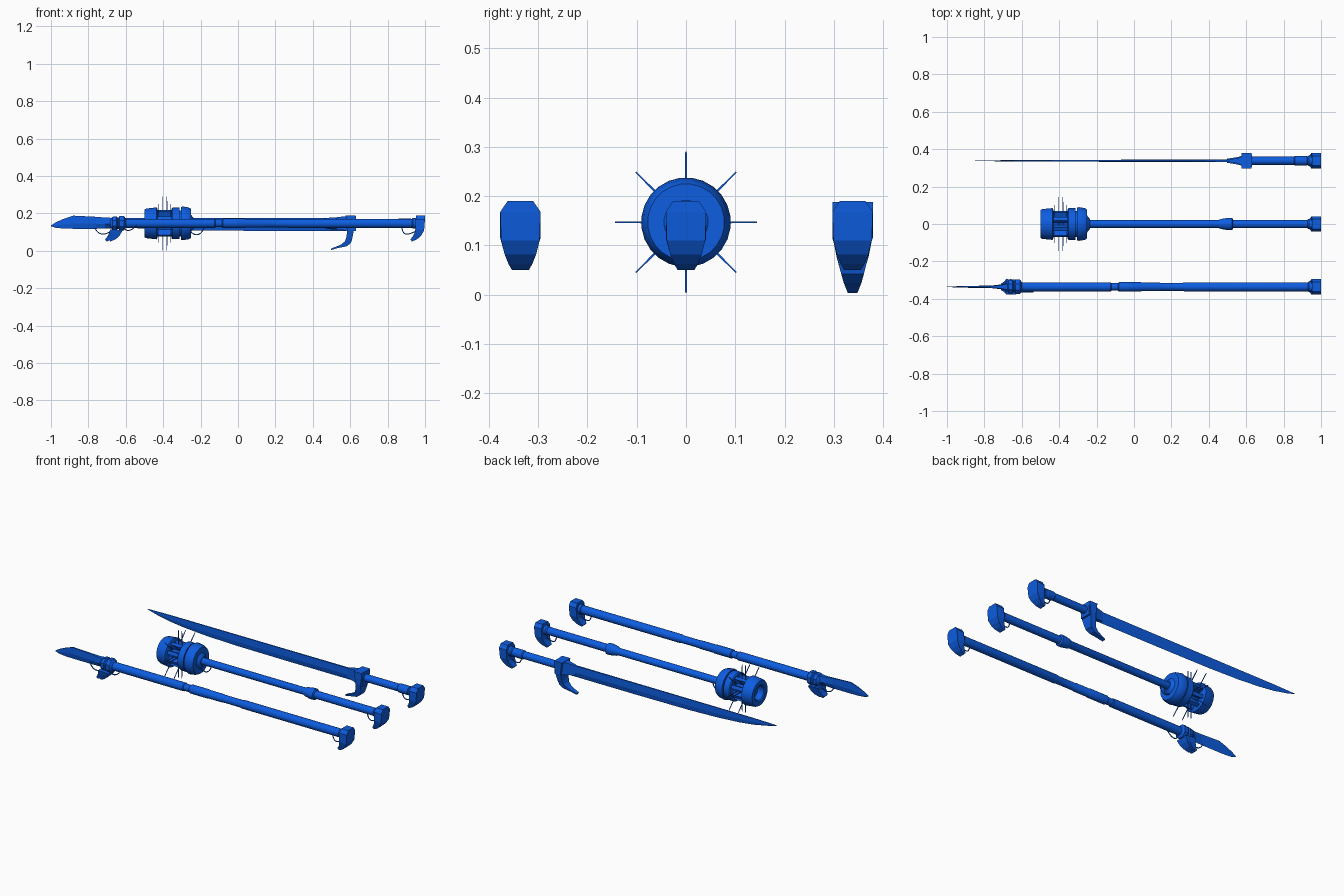
import bpy, bmesh, math
from mathutils import Vector

AXIS = 0.147
SPEAR, MACE, SWORD = -0.336, 0.0, 0.338

blue = bpy.data.materials.new("strong blue")
blue.diffuse_color = (0.004, 0.11, 0.75, 1)


def loft(name, rings, smooth=True):
    """Skin a row of equal-length point rings and close both ends."""
    bm = bmesh.new()
    vs = [[bm.verts.new(p) for p in r] for r in rings]
    n = len(rings[0])
    for a, b in zip(vs, vs[1:]):
        for i in range(n):
            j = (i + 1) % n
            bm.faces.new((a[i], a[j], b[j], b[i]))
    bm.faces.new(vs[0])
    bm.faces.new(vs[-1])
    bmesh.ops.recalc_face_normals(bm, faces=bm.faces)
    me = bpy.data.meshes.new(name)
    bm.to_mesh(me)
    bm.free()
    ob = bpy.data.objects.new(name, me)
    bpy.context.collection.objects.link(ob)
    me.materials.append(blue)
    if smooth:
        bpy.ops.object.select_all(action='DESELECT')
        ob.select_set(True)
        bpy.context.view_layer.objects.active = ob
        bpy.ops.object.shade_smooth_by_angle(angle=math.radians(32))
    return ob


def lathe(name, y, profile, n=16):
    """Turn an (x, radius) profile round the weapon axis."""
    off = math.pi / n
    return loft(name, [[(x, y + r * math.cos(off + 2 * math.pi * i / n),
                         AXIS + r * math.sin(off + 2 * math.pi * i / n))
                        for i in range(n)] for x, r in profile])


def blade(name, y, stations):
    """Single-edged blade from (x, top, bottom, half thickness)."""
    rings = []
    for x, t, b, h in stations:
        m = b + (t - b) * 0.42
        rings.append([(x, y - h, m), (x, y - h * 0.7, t), (x, y + h * 0.7, t),
                      (x, y + h, m), (x, y, b)])
    return loft(name, rings, False)


def claw(name, y, stations, dx=0.0):
    """Hooked block from (z, inner x, outer x, inner half width, outer half width)."""
    return loft(name, [[(a + dx, y - wa, za), (b + dx, y - wb, z), (b + dx, y + wb, z), (a + dx, y + wa, za)]
                       for z, za, a, b, wa, wb in stations], False)


def wire(name, y, pts, r=0.003):
    cu = bpy.data.curves.new(name, 'CURVE')
    cu.dimensions = '3D'
    cu.bevel_depth = r
    cu.bevel_resolution = 1
    cu.resolution_u = 6
    sp = cu.splines.new('NURBS')
    sp.points.add(len(pts) - 1)
    for p, (x, z) in zip(sp.points, pts):
        p.co = (x, y, z, 1)
    sp.use_endpoint_u = True
    sp.order_u = 3
    cu.materials.append(blue)
    ob = bpy.data.objects.new(name, cu)
    bpy.context.collection.objects.link(ob)


# z outer, z inner, x inner, x outer, half width inner, half width outer
POMMEL = [(0.190, 0.190, 0.953, 1.000, 0.026, 0.026), (0.168, 0.168, 0.950, 1.000, 0.041, 0.041),
          (0.110, 0.115, 0.948, 0.995, 0.041, 0.039), (0.082, 0.095, 0.944, 0.980, 0.034, 0.032),
          (0.062, 0.078, 0.935, 0.958, 0.026, 0.024), (0.050, 0.060, 0.921, 0.930, 0.018, 0.017)]
LOOP = [(0.875, 0.130), (0.880, 0.095), (0.910, 0.085), (0.950, 0.105)]

# Pommels shared by all three weapons
for label, y in (("spear", SPEAR), ("mace", MACE), ("sword", SWORD)):
    claw(label + "_pommel", y, POMMEL)
    lathe(label + "_pommel_band", y, [(0.925, 0.021), (0.935, 0.029), (0.955, 0.029)], 12)
    wire(label + "_pommel_loop", y, LOOP)

# Spear: shaft with raised grip bands
lathe("spear_shaft", SPEAR, [(-0.64, 0.025), (-0.125, 0.025), (-0.12, 0.021), (-0.085, 0.021),
      (-0.08, 0.026), (0.035, 0.026), (0.04, 0.024), (0.135, 0.024), (0.14, 0.022),
      (0.26, 0.022), (0.27, 0.025), (0.98, 0.025)])
lathe("spear_collar", SPEAR, [(-0.685, 0.022), (-0.67, 0.038), (-0.65, 0.041), (-0.645, 0.033),
      (-0.638, 0.033), (-0.633, 0.042), (-0.61, 0.042), (-0.60, 0.028)], 8)
claw("spear_hook", SPEAR, POMMEL[2:], -1.612)
claw("spear_hook_tip", SPEAR, POMMEL[2:], -1.632)
wire("spear_loop", SPEAR, [(-0.765, 0.125), (-0.755, 0.095), (-0.70, 0.085), (-0.66, 0.12)])
wire("spear_side_loop", SPEAR - 0.027, [(-0.61, 0.125), (-0.60, 0.105), (-0.56, 0.115), (-0.54, 0.14)])
blade("spear_blade", SPEAR, [(-1.0, 0.136, 0.132, 0.001), (-0.975, 0.152, 0.123, 0.002),
      (-0.93, 0.172, 0.119, 0.004), (-0.88, 0.188, 0.118, 0.005), (-0.76, 0.182, 0.118, 0.007),
      (-0.71, 0.178, 0.119, 0.013), (-0.665, 0.176, 0.118, 0.026)])

# Mace: shaft, flanged head, barred cage
lathe("mace_shaft", MACE, [(-0.27, 0.021), (0.45, 0.021), (0.465, 0.027), (0.50, 0.033),
      (0.525, 0.033), (0.53, 0.023), (0.98, 0.023)])
lathe("mace_end_drum", MACE, [(-0.46, 0.020), (-0.46, 0.036), (-0.495, 0.043), (-0.50, 0.050),
      (-0.50, 0.075), (-0.49, 0.080), (-0.435, 0.086), (-0.43, 0.075), (-0.43, 0.03)], 24)
lathe("mace_core", MACE, [(-0.44, 0.042), (-0.33, 0.042)], 16)
lathe("mace_disc", MACE, [(-0.355, 0.03), (-0.355, 0.080), (-0.350, 0.085), (-0.312, 0.085),
      (-0.312, 0.070), (-0.300, 0.070)], 24)
lathe("mace_rear_drum", MACE, [(-0.305, 0.03), (-0.305, 0.088), (-0.295, 0.091), (-0.265, 0.086),
      (-0.25, 0.078), (-0.25, 0.045), (-0.235, 0.026)], 24)
wire("mace_loop", MACE, [(-0.26, 0.11), (-0.235, 0.08), (-0.19, 0.095), (-0.18, 0.13)])


def bar(name, a, r0, r1, x0, x1, w0, w1):
    """Radial block on the mace head at angle a."""
    u = Vector((0, math.cos(a), math.sin(a)))
    v = Vector((0, -math.sin(a), math.cos(a)))
    c = Vector((0, MACE, AXIS))
    xm = (x0 + x1) / 2
    rings = []
    for r, w, k in ((r0, w0, 1), (r1, w1, w1 / w0)):
        h = (x1 - x0) / 2 * k
        rings.append([c + u * r + v * (w * s) + Vector((xm + h * t, 0, 0))
                      for s, t in ((-1, -1), (1, -1), (1, 1), (-1, 1))])
    loft(name, rings, False)


# Cage bars and thin spikes: upright directions use the inner pair, diagonals the outer
for i in range(8):
    a = i * math.pi / 4
    bar("cage_bar", a + math.pi / 8, 0.035, 0.072, -0.44, -0.345, 0.010, 0.010)
    for x in ((-0.402, -0.380) if i % 2 == 0 else (-0.424, -0.362)):
        bar("mace_spike", a, 0.035, 0.144, x - 0.0025, x + 0.0025, 0.0025, 0.0015)

# Sword: grip, guard with long hook, curved blade
lathe("sword_grip", SWORD, [(0.60, 0.022), (0.855, 0.022), (0.86, 0.026), (0.925, 0.026),
      (0.93, 0.022), (0.98, 0.022)])
loft("sword_guard_cone", [[(x, SWORD + s * w, AXIS + t * h) for s, t in ((-1, -1), (1, -1), (1, 1), (-1, 1))]
     for x, w, h in ((0.51, 0.007, 0.030), (0.555, 0.014, 0.036), (0.595, 0.034, 0.040), (0.63, 0.034, 0.040))], False)
claw("sword_guard", SWORD, [
    (0.188, 0.188, 0.575, 0.628, 0.041, 0.041), (0.165, 0.165, 0.580, 0.628, 0.041, 0.041),
    (0.115, 0.115, 0.585, 0.620, 0.040, 0.040), (0.070, 0.075, 0.580, 0.612, 0.032, 0.030),
    (0.042, 0.052, 0.572, 0.604, 0.025, 0.023), (0.024, 0.036, 0.555, 0.580, 0.020, 0.018),
    (0.014, 0.022, 0.525, 0.530, 0.015, 0.014), (0.004, 0.012, 0.496, 0.498, 0.011, 0.010)])
blade("sword_blade", SWORD, [(-0.85, 0.174, 0.171, 0.001), (-0.79, 0.175, 0.155, 0.002),
      (-0.70, 0.176, 0.137, 0.003), (-0.60, 0.176, 0.125, 0.004), (-0.45, 0.176, 0.115, 0.004),
      (-0.25, 0.176, 0.109, 0.005), (0.10, 0.176, 0.107, 0.006), (0.58, 0.176, 0.107, 0.008)])
